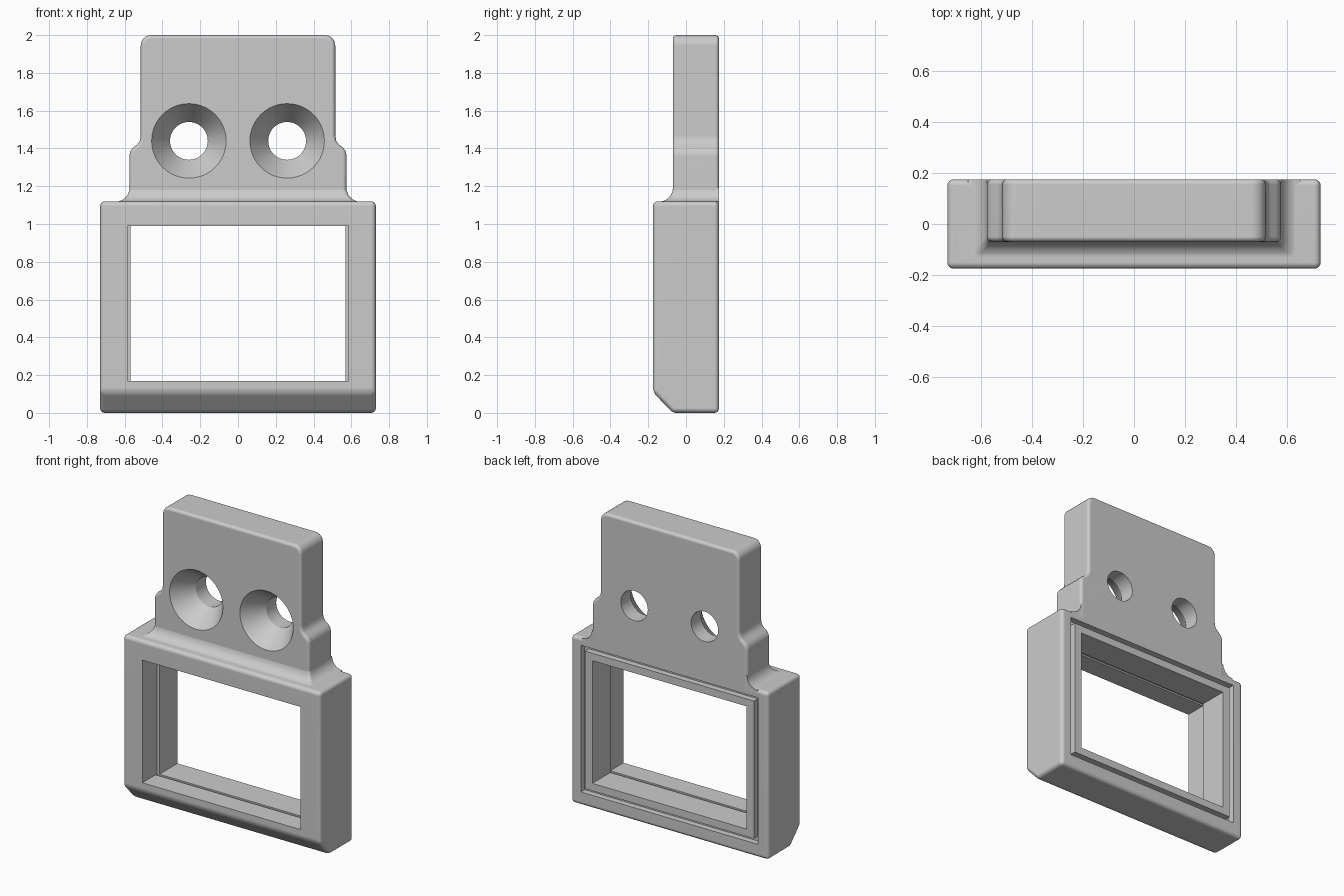
import bpy, bmesh, math
from mathutils import Matrix

if "Cube" in bpy.data.objects:
    bpy.data.objects.remove(bpy.data.objects["Cube"])

grey = bpy.data.materials.new("light grey")
grey.use_nodes = True
colour = (0.6, 0.6, 0.6, 1)
grey.diffuse_color = colour
grey.node_tree.nodes["Principled BSDF"].inputs["Base Color"].default_value = colour


def finish(name, bm):
    bmesh.ops.recalc_face_normals(bm, faces=bm.faces)
    mesh = bpy.data.meshes.new(name)
    bm.to_mesh(mesh)
    bm.free()
    mesh.materials.append(grey)
    ob = bpy.data.objects.new(name, mesh)
    bpy.context.collection.objects.link(ob)
    return ob


def loft(name, rings):
    bm = bmesh.new()
    loops = [[bm.verts.new(p) for p in ring] for ring in rings]
    n = len(loops[0])
    for a, b in zip(loops, loops[1:]):
        for i in range(n):
            bm.faces.new((a[i], a[(i + 1) % n], b[(i + 1) % n], b[i]))
    bm.faces.new(loops[0])
    bm.faces.new(loops[-1])
    return finish(name, bm)


def box(name, half_x, y0, y1, z0, z1):
    rect = [(-half_x, z0), (half_x, z0), (half_x, z1), (-half_x, z1)]
    return loft(name, [[(x, y, z) for x, z in rect] for y in (y0, y1)])


def apply(ob, kind, **settings):
    mod = ob.modifiers.new(kind.title(), kind)
    for key, value in settings.items():
        setattr(mod, key, value)
    bpy.context.view_layer.objects.active = ob
    bpy.ops.object.modifier_apply(modifier=mod.name)


def combine(ob, other, operation):
    apply(ob, "BOOLEAN", object=other, operation=operation, solver="EXACT")
    bpy.data.objects.remove(other)


def round_edges(ob, width):
    apply(ob, "BEVEL", width=width, segments=4, limit_method="ANGLE",
          angle_limit=math.radians(35))


BACK, FRONT, PLATE_FRONT = 0.175, -0.175, -0.07

# Window housing with a chamfered lower front edge
side = [(BACK, 0), (PLATE_FRONT, 0), (FRONT, 0.11), (FRONT, 1.12), (BACK, 1.12)]
frame = loft("mounting_frame", [[(x, y, z) for y, z in side] for x in (-0.73, 0.73)])
round_edges(frame, 0.025)

# Stepped mounting plate
half = [(0.575, 1.0), (0.575, 1.36), (0.57, 1.385), (0.555, 1.405), (0.535, 1.42),
        (0.52, 1.44), (0.515, 1.47)]
for i in range(7):
    a = math.pi / 2 * i / 6
    half.append((0.46 + 0.055 * math.cos(a), 1.945 + 0.055 * math.sin(a)))
outline = half + [(-x, z) for x, z in reversed(half)]
plate = loft("plate", [[(x, y, z) for x, z in outline] for y in (PLATE_FRONT, BACK)])
round_edges(plate, 0.02)

# Concave fillet where the plate meets the housing
rings = []
radius, corner = 0.075, 0.02
for i in range(-1, 9):
    a = math.pi / 2 * max(i, 0) / 8
    off = radius * (1 - math.sin(a)) - 0.001
    z = 1.118 + radius * (1 - math.cos(a)) if i >= 0 else 1.05
    w, f = 0.575 + off, PLATE_FRONT - off
    right = [(w, BACK - 0.001)]
    for k in range(5):
        t = math.pi / 2 * k / 4
        right.append((w - corner + corner * math.cos(t), f + corner - corner * math.sin(t)))
    rings.append([(x, y, z) for x, y in right + [(-x, y) for x, y in reversed(right)]])
fillet = loft("fillet", rings)

combine(frame, plate, "UNION")
combine(frame, fillet, "UNION")

# Window: wider front half, narrow slot at mid depth, narrower rear half
combine(frame, box("rear_opening", 0.57, -0.1, 0.3, 0.17, 0.99), "DIFFERENCE")
combine(frame, box("front_opening", 0.585, -0.3, -0.03, 0.17, 0.99), "DIFFERENCE")
combine(frame, box("slot", 0.588, -0.035, -0.015, 0.16, 1.0), "DIFFERENCE")

# Seal groove around the window on the back
groove = box("groove", 0.655, 0.135, 0.3, 0.09, 1.07)
combine(groove, box("groove_core", 0.625, 0.1, 0.4, 0.12, 1.04), "DIFFERENCE")
combine(frame, groove, "DIFFERENCE")

# Countersunk screw holes
for x in (-0.26, 0.26):
    rings = []
    for y, r in ((-0.084, 0.207), (0.07, 0.1), (0.3, 0.1)):
        rings.append([(x + r * math.cos(math.tau * i / 48), y,
                       1.44 + r * math.sin(math.tau * i / 48)) for i in range(48)])
    combine(frame, loft("screw_hole", rings), "DIFFERENCE")

# Smooth shading with crisp edges
bpy.ops.object.select_all(action="DESELECT")
frame.select_set(True)
bpy.context.view_layer.objects.active = frame
bpy.ops.object.shade_smooth_by_angle(angle=math.radians(32))
apply(frame, "WEIGHTED_NORMAL", keep_sharp=True)
